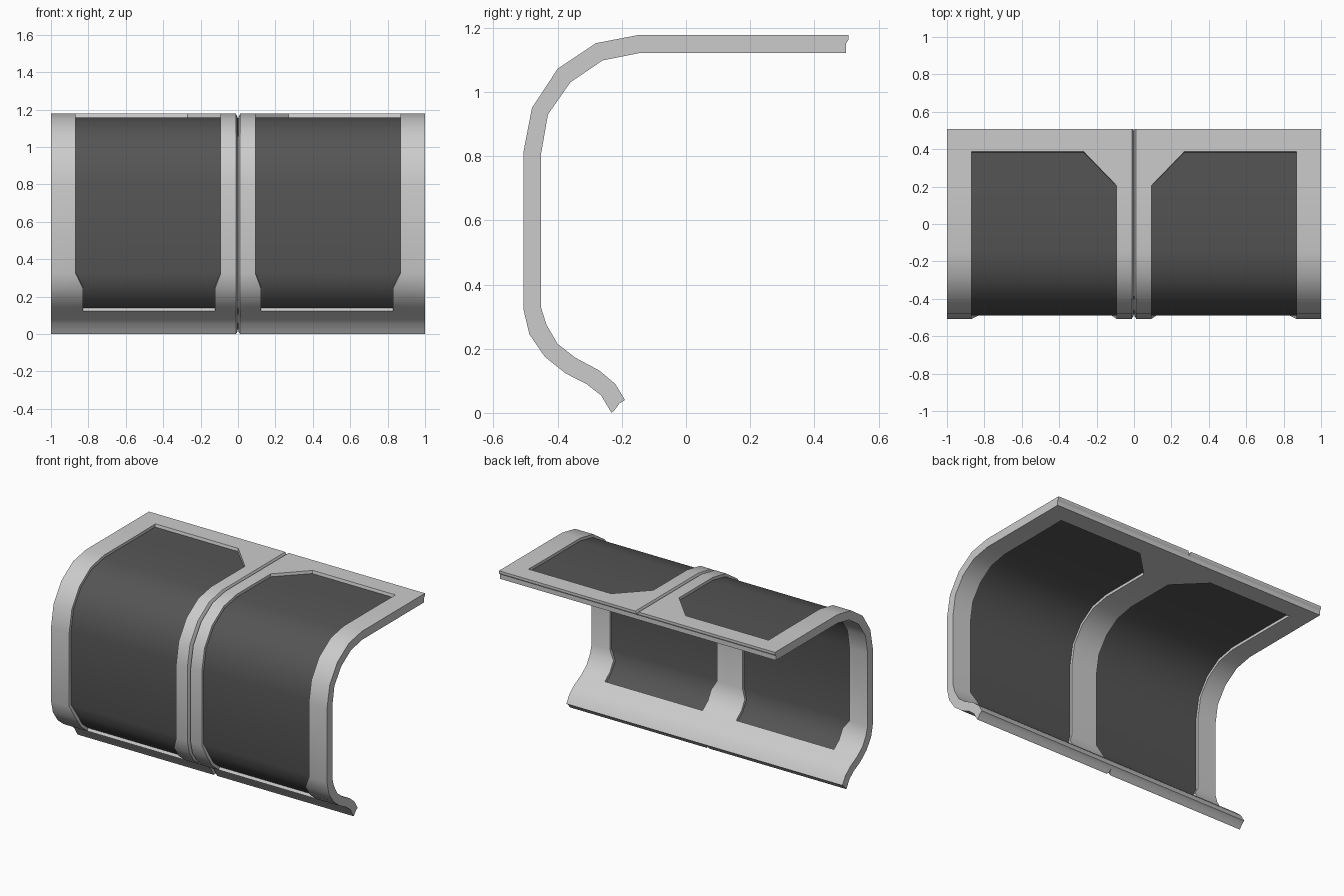
import bpy, bmesh, math

if "Cube" in bpy.data.objects:
    bpy.data.objects.remove(bpy.data.objects["Cube"])

# Curved profile: outer y, outer z, inner y, inner z, opening start x, opening end x
ROWS = [
    (0.507, 1.178, 0.498, 1.122, 0.27, 0.87),
    (0.388, 1.178, 0.375, 1.122, 0.27, 0.87),
    (0.205, 1.178, 0.200, 1.122, 0.093, 0.868),
    (-0.145, 1.178, -0.140, 1.122, 0.093, 0.868),
    (-0.280, 1.152, -0.260, 1.098, 0.093, 0.868),
    (-0.400, 1.072, -0.360, 1.030, 0.093, 0.868),
    (-0.480, 0.950, -0.430, 0.930, 0.093, 0.868),
    (-0.507, 0.810, -0.452, 0.805, 0.093, 0.868),
    (-0.507, 0.325, -0.452, 0.330, 0.093, 0.868),
    (-0.488, 0.245, -0.435, 0.275, 0.122, 0.830),
    (-0.440, 0.175, -0.400, 0.215, 0.122, 0.830),
    (-0.375, 0.123, -0.345, 0.172, 0.122, 0.830),
    (-0.310, 0.090, -0.270, 0.132, 0.122, 0.830),
    (-0.265, 0.055, -0.220, 0.090, 0.122, 0.830),
    (-0.232, 0.000, -0.190, 0.040, 0.122, 0.830),
]
FIRST, LAST = 1, 11          # rows bounding the window opening


def shell(name, rows, layers, columns, solid, tweak=None):
    """Layered solid swept down the profile; empty cells leave walled openings."""
    bm = bmesh.new()
    V = {}
    for i, (oy, oz, iy, iz, a, b) in enumerate(rows):
        for k, t in enumerate(layers):
            y, z = oy + (iy - oy) * t, oz + (iz - oz) * t
            if tweak:
                y, z = tweak(i, k, y, z)
            for j, x in enumerate(columns(k, a, b)):
                V[i, k, j] = bm.verts.new((x, y, z))
    n, m, top = len(rows) - 1, len(columns(0, 0, 1)) - 1, len(layers) - 1
    cells = {(i, j) for i in range(n) for j in range(m) if solid(i, j)}
    for i, j in cells:
        for k in (0, top):
            bm.faces.new([V[i, k, j], V[i + 1, k, j], V[i + 1, k, j + 1], V[i, k, j + 1]])
        walls = [((i - 1, j), (i, j), (i, j + 1)), ((i + 1, j), (i + 1, j), (i + 1, j + 1)),
                 ((i, j - 1), (i, j), (i + 1, j)), ((i, j + 1), (i, j + 1), (i + 1, j + 1))]
        for other, p, q in walls:
            if other not in cells:
                for k in range(top):
                    bm.faces.new([V[p[0], k, p[1]], V[q[0], k, q[1]],
                                  V[q[0], k + 1, q[1]], V[p[0], k + 1, p[1]]])
    bmesh.ops.delete(bm, geom=[v for v in bm.verts if not v.link_faces], context='VERTS')
    bmesh.ops.recalc_face_normals(bm, faces=bm.faces[:])
    me = bpy.data.meshes.new(name)
    bm.to_mesh(me)
    bm.free()
    ob = bpy.data.objects.new(name, me)
    bpy.context.collection.objects.link(ob)
    bpy.ops.object.select_all(action='DESELECT')
    ob.select_set(True)
    bpy.context.view_layer.objects.active = ob
    bpy.ops.object.shade_smooth_by_angle(angle=math.radians(30))
    mod = ob.modifiers.new("other_half", 'MIRROR')
    mod.use_mirror_merge = False
    return ob


# Stepped rear edge and notched bottom lip
def end_notch(i, k, y, z):
    if i == 0:
        y = (0.507, 0.507, 0.498, 0.498)[k]
    if i == len(ROWS) - 1 and k == 2:
        y, z = y + 0.004, z + 0.01
    return y, z


# Frame halves, chamfered along the centre seam
shell("frame", ROWS, (0, 0.25, 0.5, 1),
      lambda k, a, b: (0.012 if k == 0 else 0.004 if k == 1 else 0.0, a, b, 1.0),
      lambda i, j: j != 1 or not FIRST <= i < LAST, end_notch)

# Dark window panels set midway through the frame thickness
panel = shell("window_panel", ROWS[FIRST:LAST + 1], (0.34, 0.68),
              lambda k, a, b: (a - 0.004, b + 0.004), lambda i, j: True)
dark = bpy.data.materials.new("dark_window")
dark.diffuse_color = (0.09, 0.09, 0.09, 1)
dark.use_nodes = True
dark.node_tree.nodes["Principled BSDF"].inputs["Base Color"].default_value = dark.diffuse_color
panel.data.materials.append(dark)
